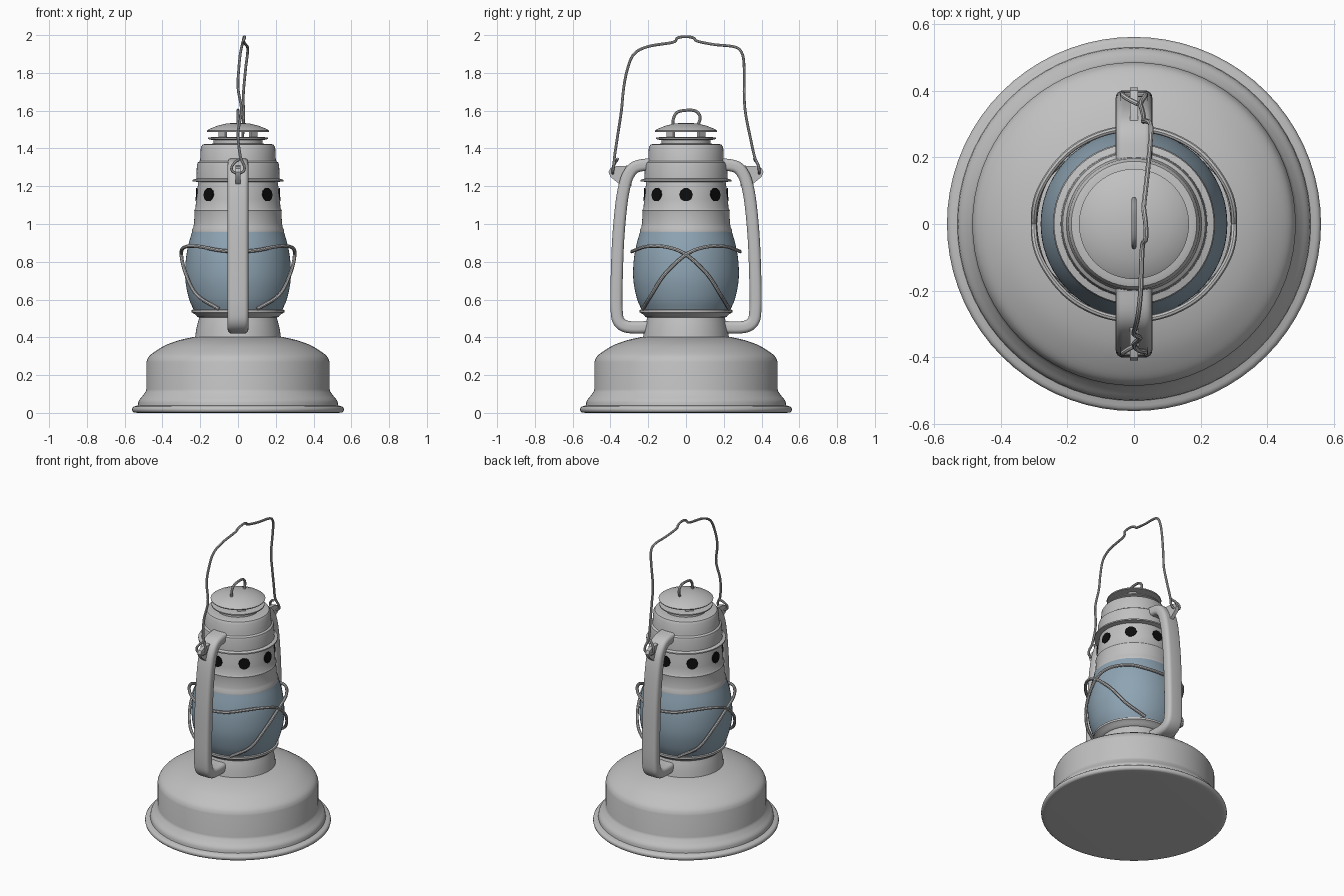
import bpy, bmesh, math
from mathutils import Vector, Matrix

if "Cube" in bpy.data.objects:
    bpy.data.objects.remove(bpy.data.objects["Cube"])


def material(name, rgb):
    m = bpy.data.materials.new(name)
    m.diffuse_color = (*rgb, 1)
    m.use_nodes = True
    m.node_tree.nodes["Principled BSDF"].inputs["Base Color"].default_value = m.diffuse_color
    return m


METAL = material("grey metal", (0.53, 0.53, 0.53))
GLASS = material("blue grey glass", (0.27, 0.37, 0.45))
BLACK = material("black", (0.004, 0.004, 0.004))


def finish(bm, name, mat, angle=35):
    bmesh.ops.recalc_face_normals(bm, faces=bm.faces)
    me = bpy.data.meshes.new(name)
    bm.to_mesh(me)
    bm.free()
    me.materials.append(mat)
    ob = bpy.data.objects.new(name, me)
    bpy.context.collection.objects.link(ob)
    bpy.ops.object.select_all(action='DESELECT')
    ob.select_set(True)
    bpy.context.view_layer.objects.active = ob
    bpy.ops.object.shade_smooth_by_angle(angle=math.radians(angle))
    return ob


def skin(bm, rings):
    """Bridge successive vertex rings and cap both ends."""
    n = len(rings[0])
    for a, b in zip(rings, rings[1:]):
        for i in range(n):
            j = (i + 1) % n
            bm.faces.new((a[i], a[j], b[j], b[i]))
    bm.faces.new(rings[0])
    bm.faces.new(rings[-1])


def lathe(name, profile, mat, n=72):
    bm = bmesh.new()
    rings = [[bm.verts.new((r * math.cos(2 * math.pi * i / n), r * math.sin(2 * math.pi * i / n), z))
              for i in range(n)] for r, z in profile]
    skin(bm, rings)
    return finish(bm, name, mat)


def spline(pts, steps=6):
    """Catmull-Rom curve through the points (any dimension)."""
    p = [Vector(q) for q in pts]
    p = [2 * p[0] - p[1]] + p + [2 * p[-1] - p[-2]]
    out = []
    for a, b, c, d in zip(p, p[1:], p[2:], p[3:]):
        for s in range(steps):
            t = s / steps
            out.append(0.5 * (2 * b + (c - a) * t + (2 * a - 5 * b + 4 * c - d) * t * t
                              + (3 * b - a - 3 * c + d) * t ** 3))
    return out + [p[-2]]


def sweep(name, pts, section, mat, start_axis=(1, 0, 0)):
    """Sweep a section along a path with a transported frame."""
    bm = bmesh.new()
    u = Vector(start_axis)
    rings = []
    for i, p in enumerate(pts):
        t = (pts[min(i + 1, len(pts) - 1)] - pts[max(i - 1, 0)]).normalized()
        u = (u - t * u.dot(t)).normalized()
        v = t.cross(u)
        rings.append([bm.verts.new(p + u * a + v * b) for a, b in section])
    skin(bm, rings)
    return finish(bm, name, mat)


def circle(r, n=8):
    return [(r * math.cos(2 * math.pi * i / n), r * math.sin(2 * math.pi * i / n)) for i in range(n)]


def rounded_rect(w, h, r, n=4):
    pts = []
    for k, (sx, sy) in enumerate(((1, 1), (-1, 1), (-1, -1), (1, -1))):
        for i in range(n + 1):
            a = math.pi / 2 * (k + i / n)
            pts.append((sx * (w / 2 - r) + r * math.cos(a), sy * (h / 2 - r) + r * math.sin(a)))
    return pts


# fuel tank with rolled foot rim
rim = [(0.545 + 0.016 * math.cos(a), 0.018 + 0.017 * math.sin(a))
       for a in [math.radians(d) for d in range(-90, 91, 30)]]
foot = spline([(0.53, 0.04), (0.525, 0.065), (0.505, 0.09), (0.488, 0.115)], 3)
shoulder = spline([(0.485, 0.27), (0.472, 0.298), (0.44, 0.325), (0.38, 0.36),
                   (0.31, 0.385), (0.235, 0.402)], 3)
lathe("fuel_tank", [(0.52, 0.0)] + rim + [tuple(p) for p in foot] + [(0.485, 0.125)]
      + [tuple(p) for p in shoulder], METAL)

# burner collar and the plate that carries the glass
lathe("burner_collar", [(0.23, 0.39), (0.225, 0.415), (0.222, 0.44), (0.212, 0.48), (0.205, 0.505),
                        (0.215, 0.508), (0.225, 0.52), (0.245, 0.532), (0.245, 0.545),
                        (0.232, 0.548)], METAL)

# glass globe
globe = spline([(0.232, 0.54), (0.258, 0.6), (0.276, 0.68), (0.28, 0.75), (0.274, 0.83),
                (0.26, 0.9), (0.242, 0.962)], 4)
lathe("glass_globe", [tuple(p) for p in globe], GLASS)

# chimney with stepped bands
lathe("chimney", [(0.236, 0.955), (0.243, 0.958), (0.243, 0.968), (0.236, 0.985), (0.233, 1.0),
                  (0.23, 1.06), (0.232, 1.072), (0.225, 1.084), (0.222, 1.13), (0.216, 1.18),
                  (0.21, 1.222), (0.24, 1.226), (0.24, 1.234), (0.22, 1.24), (0.218, 1.31),
                  (0.214, 1.325), (0.203, 1.333), (0.2, 1.345), (0.197, 1.405), (0.188, 1.42),
                  (0.175, 1.424), (0.13, 1.425)], METAL)

# vent holes around the chimney
for k in range(8):
    a = math.pi / 4 * k
    bm = bmesh.new()
    bmesh.ops.create_cone(bm, cap_ends=True, segments=10, radius1=0.036, radius2=0.036, depth=0.009,
                          matrix=Matrix.Rotation(a, 4, 'Z') @ Matrix.Translation((0.2185, 0, 1.155))
                          @ Matrix.Rotation(math.radians(87), 4, 'Y'))
    finish(bm, "vent_hole", BLACK)

# hood: lower disc, posts and domed cap
lathe("hood_neck", [(0.13, 1.42), (0.13, 1.447)], METAL)
lathe("hood_disc", [(0.14, 1.445), (0.16, 1.45), (0.16, 1.457), (0.13, 1.461)], METAL)
for k in range(4):
    a = math.pi / 2 * k + math.pi / 4
    bm = bmesh.new()
    bmesh.ops.create_cube(bm, size=1, matrix=Matrix.Rotation(a, 4, 'Z')
                          @ Matrix.Translation((0.115, 0, 1.475)) @ Matrix.Diagonal((0.015, 0.05, 0.05, 1)))
    finish(bm, "hood_post", METAL)
lathe("hood_cap", [(0.12, 1.486), (0.163, 1.488), (0.165, 1.494), (0.15, 1.504), (0.11, 1.52),
                   (0.06, 1.532), (0.02, 1.535)], METAL)

# small lifting ring on the cap
sweep("lifting_ring", spline([(0, -0.068, 1.52), (0, -0.066, 1.56), (0, -0.045, 1.592), (0, 0, 1.602),
                              (0, 0.045, 1.6), (0, 0.07, 1.58), (0, 0.073, 1.55), (0, 0.06, 1.52)]),
      circle(0.008), METAL)

# side air tubes and bail ears, front and back
TUBE = [(0.18, 0.456), (0.26, 0.452), (0.32, 0.458), (0.356, 0.485), (0.367, 0.54), (0.368, 0.66),
        (0.36, 0.9), (0.345, 1.08), (0.328, 1.19), (0.305, 1.26), (0.265, 1.303), (0.18, 1.318)]
EAR = [(0.28, 1.31), (0.37, 1.306), (0.4, 1.295), (0.41, 1.275), (0.4, 1.25), (0.34, 1.2), (0.29, 1.2)]
for side, s in (("front", -1), ("back", 1)):
    sweep(side + "_air_tube", spline([(0, s * y, z) for y, z in TUBE], 5),
          rounded_rect(0.11, 0.064, 0.022), METAL)
    bm = bmesh.new()
    skin(bm, [[bm.verts.new((x, s * y, z)) for y, z in EAR] for x in (-0.012, 0.012)])
    finish(bm, side + "_bail_ear", METAL)

# crossed guard wires round the globe: angle, radius, height
GUARD = [(-66, 0.25, 0.55), (-40, 0.285, 0.625), (-22, 0.298, 0.735), (0, 0.3, 0.838),
         (20, 0.3, 0.878), (45, 0.293, 0.881), (68, 0.288, 0.862)]
half = [(a, r, z) for a, r, z in GUARD]
full = half + [(90, 0.286, 0.854)] + [(180 - a, r, z) for a, r, z in reversed(half)]
for name, s in (("guard_wire_a", 1), ("guard_wire_b", -1)):
    path = [(r * math.cos(math.radians(a)), s * r * math.sin(math.radians(a)), z) for a, r, z in full]
    sweep(name, spline(path), circle(0.0095), METAL, (0, 0, 1))


# bent wire carrying bail, hooked through both ears
def hook(s):
    return [(x, s * y, z) for x, y, z in
            ((0.012, 0.36, 1.345), (-0.012, 0.372, 1.33), (-0.032, 0.385, 1.305), (-0.03, 0.388, 1.28),
             (0, 0.388, 1.268), (0.03, 0.388, 1.28), (0.032, 0.382, 1.31))]


BAIL = [(0.012, -0.378, 1.36), (0.0, -0.36, 1.48), (0.018, -0.342, 1.6), (0.0, -0.33, 1.72),
        (0.004, -0.31, 1.82), (0.012, -0.275, 1.9), (0.02, -0.2, 1.94), (0.025, -0.07, 1.962),
        (0.035, -0.045, 1.985), (0.035, 0, 1.992), (0.03, 0.04, 1.985), (0.03, 0.06, 1.968),
        (0.04, 0.15, 1.95), (0.05, 0.26, 1.937), (0.05, 0.298, 1.9), (0.04, 0.308, 1.82),
        (0.028, 0.308, 1.68), (0.03, 0.316, 1.58), (0.025, 0.34, 1.46), (0.02, 0.362, 1.36)]
sweep("carrying_bail", spline(hook(-1) + BAIL + hook(1)[::-1]), circle(0.0075), METAL)
